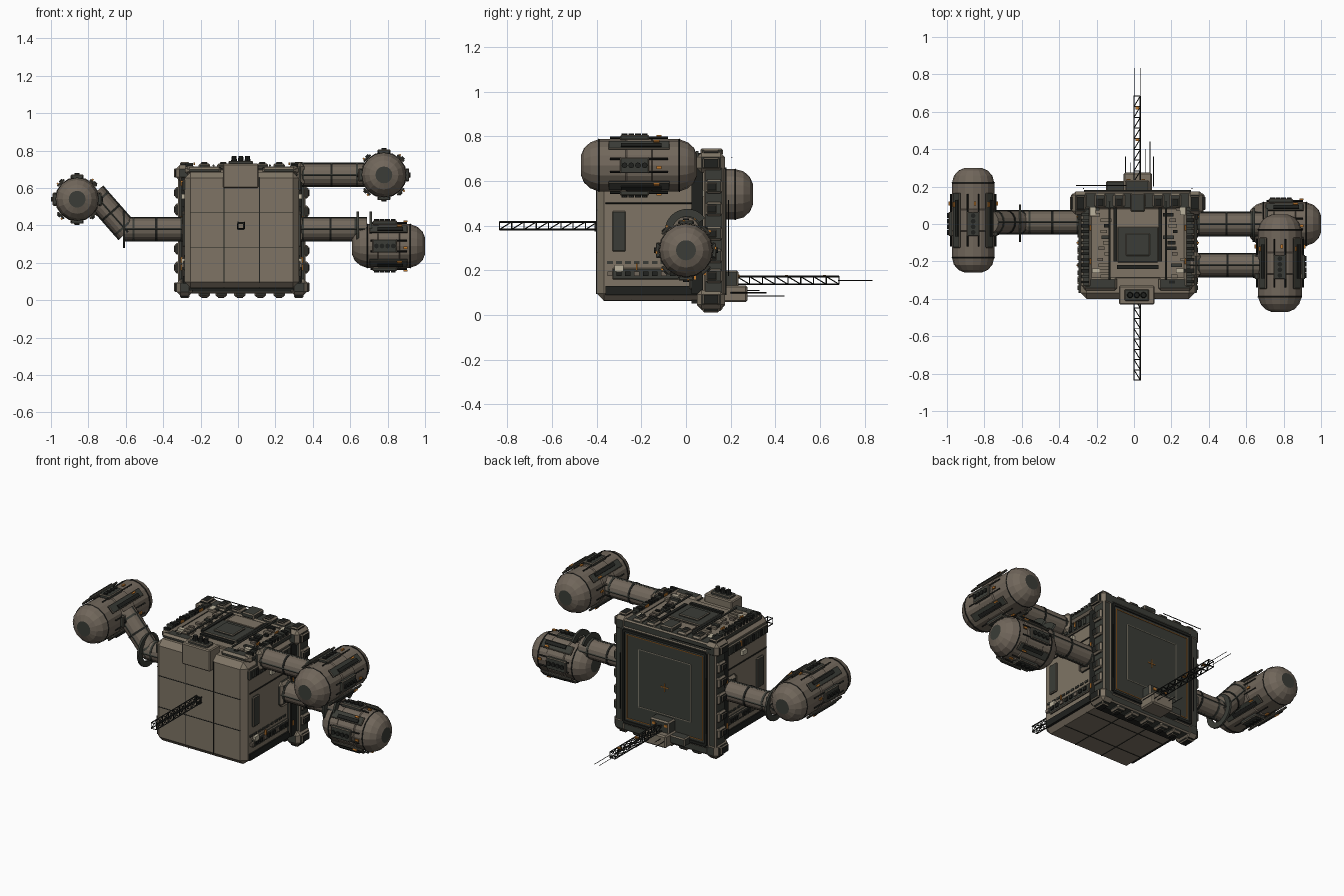
import bpy, bmesh, math, random
from mathutils import Matrix, Vector

if "Cube" in bpy.data.objects:
    bpy.data.objects.remove(bpy.data.objects["Cube"])
random.seed(4)

PALETTE = {
    "hull_tan": (0.21, 0.175, 0.13),
    "pod_brown": (0.165, 0.135, 0.105),
    "dark_grey": (0.043, 0.046, 0.038),
    "near_black": (0.014, 0.015, 0.013),
    "pale_panel": (0.5, 0.45, 0.34),
    "orange": (0.55, 0.2, 0.03),
}
TAN, BROWN, DARK, BLACK, PALE, ORANGE = range(6)
MATS = []
for label, rgb in PALETTE.items():
    mat = bpy.data.materials.new(label)
    mat.use_nodes = True
    mat.diffuse_color = (*rgb, 1)
    node = next(n for n in mat.node_tree.nodes if n.type == "BSDF_PRINCIPLED")
    node.inputs["Base Color"].default_value = (*rgb, 1)
    node.inputs["Roughness"].default_value = 0.7
    MATS.append(mat)


class Part:
    """One named object collected from boxes, rods and lathed shapes."""
    def __init__(self, name):
        self.name, self.bm, self.m = name, bmesh.new(), Matrix()

    def paint(self, verts, color):
        for f in {f for v in verts for f in v.link_faces}:
            f.material_index = color

    def box(self, center, size, color, bevel=0):
        mat = self.m @ Matrix.Translation(center) @ Matrix.Diagonal((*size, 1))
        verts = bmesh.ops.create_cube(self.bm, size=1, matrix=mat)["verts"]
        self.paint(verts, color)
        if bevel:
            edges = list({e for v in verts for e in v.link_edges})
            bmesh.ops.bevel(self.bm, geom=edges, offset=bevel, segments=1, affect="EDGES")

    def rod(self, a, b, r, color, sides=4, r2=None):
        a, b = Vector(a), Vector(b)
        rot = (b - a).to_track_quat("Z", "Y").to_matrix().to_4x4()
        mat = self.m @ Matrix.Translation((a + b) / 2) @ rot
        verts = bmesh.ops.create_cone(self.bm, cap_ends=True, segments=sides, radius1=r,
                                      radius2=r if r2 is None else r2,
                                      depth=(b - a).length, matrix=mat)["verts"]
        self.paint(verts, color)

    def lathe(self, profile, color_at, sides=16, start=0.0, sweep=1.0):
        """Spin (radius, z) points about z; color_at gives each band its colour."""
        n = sides if sweep == 1 else sides + 1
        rings = []
        for r, z in profile:
            angles = [math.tau * (start + sweep * i / sides) for i in range(n)]
            rings.append([self.bm.verts.new(self.m @ Vector((r * math.cos(t), r * math.sin(t), z)))
                          for t in angles])
        for k in range(len(rings) - 1):
            for i in range(sides):
                j = (i + 1) % n
                f = self.bm.faces.new((rings[k][i], rings[k][j], rings[k + 1][j], rings[k + 1][i]))
                f.material_index = color_at(k)

    def outline(self, center, half, width, depth, color):
        """Thin square outline in the x-z plane."""
        x, y, z = center
        for s in (-1, 1):
            self.box((x + s * half, y, z), (width, depth, 2 * half), color)
            self.box((x, y, z + s * half), (2 * half, depth, width), color)

    def finish(self):
        bmesh.ops.remove_doubles(self.bm, verts=self.bm.verts, dist=0.00005)
        bmesh.ops.recalc_face_normals(self.bm, faces=self.bm.faces)
        mesh = bpy.data.meshes.new(self.name)
        self.bm.to_mesh(mesh)
        self.bm.free()
        for mat in MATS:
            mesh.materials.append(mat)
        obj = bpy.data.objects.new(self.name, mesh)
        bpy.context.collection.objects.link(obj)


CX, CZ = 0.02, 0.375
MID = Matrix.Translation((CX, 0, CZ))

# Main hull with chamfered edges and panel seams
p = Part("main_hull")
p.m = MID
p.box((0, -0.14, 0), (0.61, 0.52, 0.62), TAN, 0.032)
for s in (-0.095, 0.095):
    p.box((s, -0.4, 0), (0.004, 0.004, 0.56), BLACK)
    p.box((0, -0.4, s), (0.55, 0.004, 0.004), BLACK)
    p.box((s, -0.15, -0.31), (0.004, 0.44, 0.004), BLACK)
    p.box((0, -0.15 + s, -0.31), (0.55, 0.004, 0.004), BLACK)
p.outline((-0.005, -0.404, 0.02), 0.016, 0.008, 0.012, BLACK)
p.finish()

# Side wall equipment, mirrored
p = Part("side_equipment")
for s in (-1, 1):
    p.m = MID @ Matrix.Diagonal((s, 1, 1, 1))
    p.box((0.307, -0.30, 0.0), (0.02, 0.06, 0.18), DARK, 0.004)
    p.box((0.305, -0.16, -0.19), (0.02, 0.34, 0.05), DARK, 0.004)
    p.box((0.305, -0.15, -0.265), (0.016, 0.42, 0.04), BLACK)
    p.box((0.305, 0.04, -0.08), (0.025, 0.05, 0.36), DARK, 0.005)
    p.box((0.307, -0.17, 0.24), (0.022, 0.4, 0.06), DARK, 0.005)
    for y, z in ((-0.30, -0.165), (0.06, 0.17), (-0.14, 0.18)):
        p.box((0.312, y, z), (0.02, 0.04, 0.028), PALE)
    for i in range(9):
        y = -0.34 + i * 0.04
        p.box((0.315, y, -0.19), (0.014, 0.024, 0.02), BLACK if i % 3 else BROWN)
        p.box((0.315, y, 0.24), (0.016, 0.022, 0.035), BLACK if i % 2 else DARK)
        p.box((0.306, y, -0.14), (0.008, 0.026, 0.012), DARK)
    for y, z in ((-0.22, -0.16), (0.04, -0.2), (0.04, 0.06), (-0.1, 0.25)):
        p.box((0.322, y, z), (0.01, 0.008, 0.03), ORANGE)
    p.rod((0.312, -0.36, 0.125), (0.312, 0.06, 0.125), 0.004, BLACK)
p.finish()

# Rear frame: four beams with corner blocks and clamps
p = Part("rear_frame")
for k in range(4):
    p.m = MID @ Matrix.Rotation(k * math.pi / 2, 4, "Y")
    p.box((0, 0.125, 0.315), (0.62, 0.09, 0.05), DARK, 0.008)
    p.box((0.305, 0.112, 0.307), (0.085, 0.125, 0.09), DARK, 0.02)
    p.box((0.305, 0.112, 0.352), (0.05, 0.075, 0.022), BLACK, 0.006)
    p.box((0.352, 0.112, 0.305), (0.022, 0.075, 0.05), BLACK, 0.006)
    for x in (-0.2, -0.1, 0.01, 0.11, 0.2):
        p.box((x, 0.125, 0.342), (0.062, 0.075, 0.03), DARK, 0.009)
        p.box((x, 0.115, 0.357), (0.035, 0.045, 0.012), BLACK, 0.003)
    p.box((0, 0.05, 0.315), (0.56, 0.05, 0.016), BLACK)
p.finish()

# Rear panel with painted outlines and centre cross
p = Part("rear_panel")
p.m = MID
p.box((0, 0.15, 0), (0.6, 0.05, 0.6), DARK, 0.008)
p.outline((0, 0.176, 0), 0.278, 0.016, 0.012, BLACK)
p.outline((0, 0.176, 0), 0.255, 0.003, 0.006, ORANGE)
p.outline((0, 0.176, 0.01), 0.175, 0.003, 0.006, PALE)
p.box((0, 0.177, 0), (0.05, 0.006, 0.004), ORANGE)
p.box((0, 0.177, 0), (0.004, 0.006, 0.05), ORANGE)
for x in (-0.29, 0.29):
    p.rod((x, 0.19, -0.2), (x, 0.19, 0.14), 0.003, BLACK)
p.rod((-0.33, 0.205, 0.33), (-0.06, 0.205, 0.33), 0.003, BLACK)
p.finish()

# Top deck plating and clutter
p = Part("top_deck")
p.m = Matrix.Translation((CX, 0, 0.69))
p.box((0, -0.09, 0), (0.52, 0.4, 0.02), TAN, 0.004)
p.box((0, -0.11, 0.012), (0.22, 0.19, 0.016), DARK, 0.004)
p.box((0, -0.11, 0.024), (0.13, 0.12, 0.014), DARK, 0.004)
p.box((0, -0.23, 0.01), (0.22, 0.02, 0.02), BLACK)
p.box((0, 0.06, 0.01), (0.19, 0.12, 0.012), TAN)
p.box((0, 0.115, 0.04), (0.08, 0.1, 0.03), DARK, 0.006)
for s in (-1, 1):
    p.box((s * 0.275, -0.12, 0.005), (0.055, 0.44, 0.045), DARK, 0.012)
    p.box((s * 0.12, -0.03, 0.012), (0.02, 0.34, 0.02), BLACK)
    p.box((s * 0.2, -0.32, 0.004), (0.18, 0.07, 0.035), DARK, 0.012)
    p.box((s * 0.24, 0.07, 0.015), (0.03, 0.045, 0.02), PALE)
    p.box((s * 0.225, -0.25, 0.015), (0.04, 0.025, 0.02), PALE)
    p.rod((s * 0.15, -0.3, 0.03), (s * 0.15, 0.12, 0.03), 0.006, DARK, 6)
    for i in range(14):
        y = -0.31 + i * 0.03
        p.box((s * 0.28, y, 0.028), (0.04, random.uniform(0.01, 0.022), random.uniform(0.015, 0.035)),
              random.choice((DARK, BLACK)))
        p.box((s * random.uniform(0.16, 0.24), y, 0.012),
              (random.uniform(0.02, 0.06), 0.018, 0.022), random.choice((DARK, BLACK, TAN, BROWN)))
    for y in (-0.2, -0.02):
        p.box((s * 0.255, y, 0.04), (0.008, 0.03, 0.012), ORANGE)
p.finish()

# Front control box with three vents
p = Part("front_vent_box")
p.m = Matrix.Translation((0.015, -0.38, 0.665))
p.box((0, 0, 0), (0.19, 0.1, 0.13), TAN, 0.006)
p.box((0, 0, 0.07), (0.13, 0.062, 0.02), DARK, 0.004)
for x in (-0.036, 0, 0.036):
    p.rod((x, 0, 0.07), (x, 0, 0.105), 0.018, BLACK, 10, 0.013)
p.finish()


def pod(name, center, axis, half, radius=0.117):
    """Round-ended module with bands, wrapped in equipment plates."""
    part = Part(name)
    base = Matrix.Translation(center) @ Vector(axis).to_track_quat("Z", "Y").to_matrix().to_4x4()
    part.m = base
    end = [(0, half), (0.045, half), (0.078, half - 0.014), (0.103, half - 0.042), (radius, half - 0.08)]
    bands = [(radius, 0.06), (radius + 0.006, 0.055)]
    profile = [(r, -z) for r, z in end + bands] + [(r, z) for r, z in reversed(end + bands)]
    last = len(profile) - 2
    part.lathe(profile, lambda k: DARK if k in (0, last) else BROWN)
    for z in (-half + 0.08, half - 0.08):
        part.lathe([(radius, z - 0.004), (radius + 0.003, z), (radius, z + 0.004)], lambda k: BLACK)
    for k in range(8):
        part.m = base @ Matrix.Rotation(k * math.pi / 4, 4, "Z")
        if k % 2:
            part.box((radius + 0.01, 0, 0), (0.012, 0.05, half * 1.05), DARK, 0.003)
            part.box((radius + 0.018, 0.008, 0.01), (0.01, 0.02, half * 0.7), BLACK)
            part.box((radius + 0.02, -0.015, half * 0.3), (0.008, 0.01, 0.025), ORANGE)
        else:
            part.box((radius + 0.007, 0, -0.02), (0.022, 0.07, 0.13), DARK, 0.004)
            part.box((radius + 0.015, 0.01, 0.09), (0.008, 0.012, 0.022), ORANGE)
            for z in (-0.065, -0.035, -0.005, 0.025):
                part.rod((radius + 0.01, 0, z), (radius + 0.026, 0, z), 0.013, BLACK, 8)
            for s in (-0.03, 0.03):
                part.rod((radius + 0.006, s, 0.5 * half), (radius + 0.006, s, -0.5 * half), 0.005, BLACK)
    part.finish()


pod("upper_left_pod", (0.78, -0.21, 0.67), (0, 1, 0), 0.26)
pod("lower_left_pod", (0.805, 0.0, 0.29), (1, 0, 0), 0.195)
pod("right_pod", (-0.86, 0.02, 0.54), (0, 1, 0), 0.28, 0.113)

# Connecting tunnels, each a run of tube with joint bands
p = Part("connecting_tunnels")
runs = [((0.3, -0.22, 0.67), (0.7, -0.22, 0.67)), ((0.3, 0, 0.38), (0.69, 0, 0.38)),
        ((-0.26, 0.01, 0.38), (-0.615, 0.01, 0.38)), ((-0.59, 0.01, 0.365), (-0.77, 0.01, 0.57))]
for a, b in runs:
    a, b = Vector(a), Vector(b)
    p.rod(a, b, 0.06, BROWN, 16)
    for t in (0.12, 0.5, 0.84):
        c, d = a.lerp(b, t), (b - a).normalized()
        p.rod(c - d * 0.006, c + d * 0.006, 0.063, BLACK if t == 0.5 else DARK, 16)
    side = (b - a).cross(Vector((0, 1, 0))).normalized() * 0.061
    for off in (side, -side, Vector((0, 0.061, 0)), Vector((0, -0.061, 0))):
        p.rod(a + off, b + off, 0.005, DARK)
p.box((0.33, -0.22, 0.67), (0.05, 0.14, 0.13), DARK, 0.02)
for x in (0.33, -0.285):
    p.box((x, 0, 0.38), (0.03, 0.15, 0.15), DARK, 0.02)
p.finish()

# Flat docking rings around the tunnels
p = Part("docking_rings")
ring = [(0.066, -0.006), (0.1, -0.006), (0.1, 0.006), (0.066, 0.006), (0.066, -0.006)]
for x, z, start, sweep in ((0.64, 0.375, 0.35, 0.6), (0.71, 0.375, 0.35, 0.6), (-0.61, 0.38, 0, 1)):
    p.m = Matrix.Translation((x, 0.005, z)) @ Matrix.Rotation(math.pi / 2, 4, "Y")
    p.lathe(ring, lambda k: DARK, 24, start, sweep)
p.finish()


def truss(name, y0, y1, z, bays):
    """Four-rail lattice boom along y."""
    part = Part(name)
    part.m = Matrix.Translation((0.017, 0, z))
    w, step = 0.017, (y1 - y0) / bays
    for sx, sz in ((-w, -w), (w, -w), (w, w), (-w, w)):
        part.rod((sx, y0, sz), (sx, y1, sz), 0.004, BLACK)
    for i in range(bays):
        a, b = y0 + i * step, y0 + (i + 1) * step
        for s in (-w, w):
            part.rod((s, a, w), (s, b, -w), 0.0025, BLACK)
            part.rod((-w, a, s), (w, b, s), 0.0025, BLACK)
            part.rod((-w, b, s), (w, b, s), 0.0025, BLACK)
            part.rod((s, b, -w), (s, b, w), 0.0025, BLACK)
    return part


truss("front_boom", -0.395, -0.835, 0.4, 8).finish()
p = truss("rear_boom", 0.17, 0.685, 0.155, 9)
for s in (-0.016, 0.016):
    p.rod((s, 0.68, 0), (s, 0.835, 0), 0.002, BLACK)
for y in (0.45, 0.62):
    p.box((0, y, 0.019), (0.02, 0.015, 0.01), ORANGE)
p.finish()

# Rear sensor cluster with whip aerials
p = Part("rear_sensors")
p.box((0.017, 0.2, 0.16), (0.13, 0.07, 0.08), DARK, 0.008)
p.box((0.02, 0.22, 0.095), (0.15, 0.11, 0.075), TAN, 0.008)
p.box((-0.1, 0.2, 0.1), (0.1, 0.06, 0.05), DARK, 0.006)
for x in (-0.03, 0.05):
    p.box((x, 0.237, 0.175), (0.02, 0.006, 0.014), ORANGE)
for x, y, z in ((0.085, 0.44, 0.085), (0.105, 0.36, 0.1), (-0.045, 0.36, 0.1), (0.06, 0.4, 0.085), (-0.02, 0.33, 0.11)):
    p.rod((x, 0.2, z), (x, y, z), 0.0025, BLACK)
p.finish()
